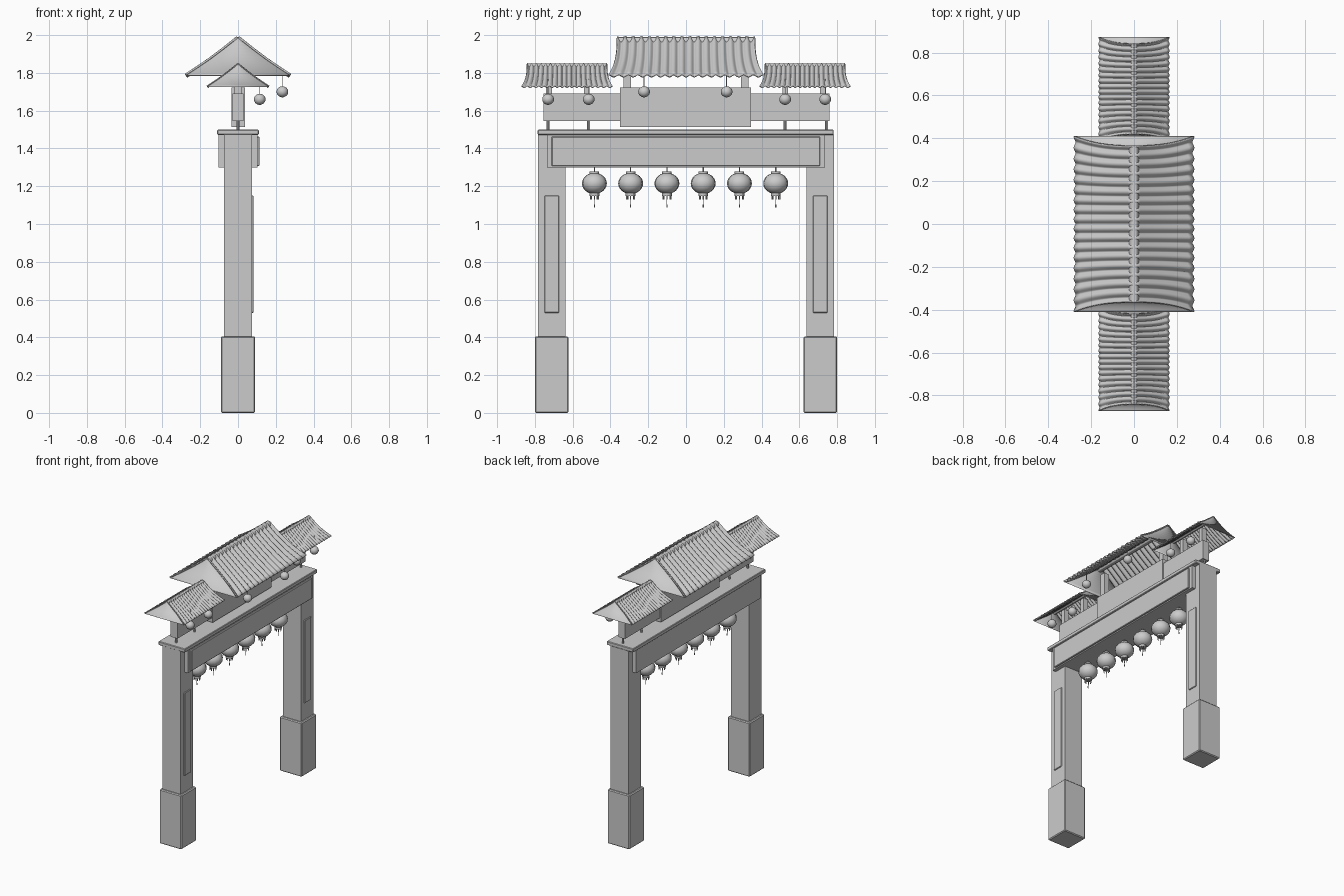
import bpy, math

if "Cube" in bpy.data.objects:
    bpy.data.objects.remove(bpy.data.objects["Cube"])


def mesh_obj(name, verts, faces, smooth=False, thick=0):
    me = bpy.data.meshes.new(name)
    me.from_pydata(verts, [], faces)
    me.update()
    ob = bpy.data.objects.new(name, me)
    bpy.context.collection.objects.link(ob)
    if smooth:
        me.polygons.foreach_set("use_smooth", [True] * len(me.polygons))
    if thick:
        m = ob.modifiers.new("thickness", 'SOLIDIFY')
        m.thickness = thick
        m.offset = 0
    return ob


def box(name, x0, x1, y0, y1, z0, z1, bevel=0):
    v = [(x, y, z) for x in (x0, x1) for y in (y0, y1) for z in (z0, z1)]
    f = [(0, 1, 3, 2), (4, 6, 7, 5), (0, 4, 5, 1), (2, 3, 7, 6), (0, 2, 6, 4), (1, 5, 7, 3)]
    ob = mesh_obj(name, v, f)
    if bevel:
        m = ob.modifiers.new("bevel", 'BEVEL')
        m.width = bevel
        m.segments = 1
    return ob


def cyl(name, r, length, loc, rot=(0, 0, 0), n=12):
    bpy.ops.mesh.primitive_cylinder_add(vertices=n, radius=r, depth=length, location=loc, rotation=rot)
    ob = bpy.context.object
    ob.name = name
    bpy.ops.object.shade_smooth_by_angle()
    return ob


def lathe(name, prof, loc, n=24, ribs=0):
    # revolve an (r, z) profile, with optional shallow vertical ribs
    v, f = [], []
    for r, z in prof:
        for i in range(n):
            a = 2 * math.pi * i / n
            k = r * (0.96 if ribs and i % 2 else 1)
            v.append((loc[0] + k * math.cos(a), loc[1] + k * math.sin(a), loc[2] + z))
    for j in range(len(prof) - 1):
        for i in range(n):
            i2 = (i + 1) % n
            f.append((j * n + i, j * n + i2, (j + 1) * n + i2, (j + 1) * n + i))
    f += [tuple(range(n))[::-1], tuple(range((len(prof) - 1) * n, len(prof) * n))]
    return mesh_obj(name, v, f, True)


def grid_faces(rows, cols):
    return [(j * cols + i, j * cols + i + 1, (j + 1) * cols + i + 1, (j + 1) * cols + i)
            for j in range(rows - 1) for i in range(cols - 1)]


def roof(name, yc, half_ridge, flare, width, ztop, drop, waves=17):
    nv, nu = 12, waves * 8
    amp = width * 0.028

    def slope(v):
        return width * v, ztop - drop * v - 0.035 * drop * math.sin(math.pi * v)

    # corrugated tile slopes, flaring outwards at the ends
    for side in (-1, 1):
        verts = []
        for j in range(nv + 1):
            v = j / nv
            x, z = slope(v)
            for i in range(nu + 1):
                s = 2 * i / nu - 1
                y = s * half_ridge + math.copysign(abs(s) ** 2, s) * flare * v ** 2.5
                w = amp * math.cos(2 * math.pi * waves * i / nu)
                verts.append((side * (x + w * 0.6), yc + y, z + w * 0.8))
        mesh_obj(name + "_tiles", verts, grid_faces(nv + 1, nu + 1), True, width * 0.03)
    # concave gable ends
    for end in (-1, 1):
        verts = []
        for j in range(nv + 1):
            v = j / nv
            x, z = slope(v)
            y = yc + end * (half_ridge + flare * v ** 2.5)
            verts += [(-x, y, z), (x, y, z)]
        mesh_obj(name + "_gable", verts, grid_faces(nv + 1, 2), True, width * 0.015)
    # ridge pole
    r = width * 0.085
    cyl(name + "_ridge", r, 2 * half_ridge, (0, yc, ztop - r * 0.75), (math.pi / 2, 0, 0))


def ball(rx, rz, n=12):
    return [(max(rx * math.sin(math.pi * i / n), 0.15 * rx), -rz * math.cos(math.pi * i / n)) for i in range(n + 1)]


# pillars, bases and inset panels
for s in (-1, 1):
    y = s * 0.711
    box("pillar", -.075, .075, y - .073, y + .073, .40, 1.475)
    box("pillar_base", -.091, .091, y - .089, y + .089, 0, .405, .006)
    box("pillar_panel", .07, .082, y - .038, y + .038, .53, 1.15, .003)

# cross beam
box("beam", -.104, .102, -.737, .737, 1.30, 1.475)
box("beam_panel", .095, .114, -.711, .709, 1.308, 1.462, .003)
box("beam_cap", -.11, .11, -.785, .782, 1.472, 1.50, .004)

# sign boards above the beam
box("centre_board", -.034, .036, -.35, .345, 1.513, 1.722)
box("side_boards", -.028, .028, -.755, .76, 1.545, 1.69)
for y in (-.73, -.515, .525, .745):
    cyl("board_post", .008, .06, (0, y, 1.525), n=8)
for s in (-1, 1):
    box("roof_post", -.02, .02, s * .31 - .02, s * .31 + .02, 1.715, 1.90)
    box("side_roof_post", -.02, .02, s * .725 - .015, s * .725 + .015, 1.685, 1.80)
    box("side_roof_post", -.02, .02, s * .525 - .015, s * .525 + .015, 1.685, 1.80)

# roofs
roof("main_roof", 0, .365, .045, .275, 1.985, .20)
for s in (-1, 1):
    roof("side_roof", s * .63, .212, .03, .162, 1.846, .12)

# large lanterns under the beam
for i in range(6):
    p = (0, -.485 + i * .192, 1.215)
    lathe("lantern", ball(.066, .056), p, 32, 1)
    cyl("lantern_collar", .025, .012, (0, p[1], 1.273))
    cyl("lantern_collar", .026, .016, (0, p[1], 1.157))
    cyl("lantern_cord", .003, .04, (0, p[1], 1.29), n=6)
    for k in range(8):
        a = k * math.pi / 4
        cyl("fringe", .003, .025, (.021 * math.cos(a), p[1] + .021 * math.sin(a), 1.142), n=5)
    cyl("tassel_cord", .0015, .055, (0, p[1], 1.125), n=5)
    cyl("tassel", .003, .015, (0, p[1], 1.096), n=6)

# small lanterns under the eaves
small = [(.235, y, 1.70) for y in (-.222, .215)] + [(.115, y, 1.66) for y in (-.73, -.515, .525, .737)]
for p in small:
    lathe("eave_lantern", ball(.031, .029), p, 24, 1)
    cyl("eave_lantern_cord", .002, .085, (p[0], p[1], p[2] + .066), n=6)
